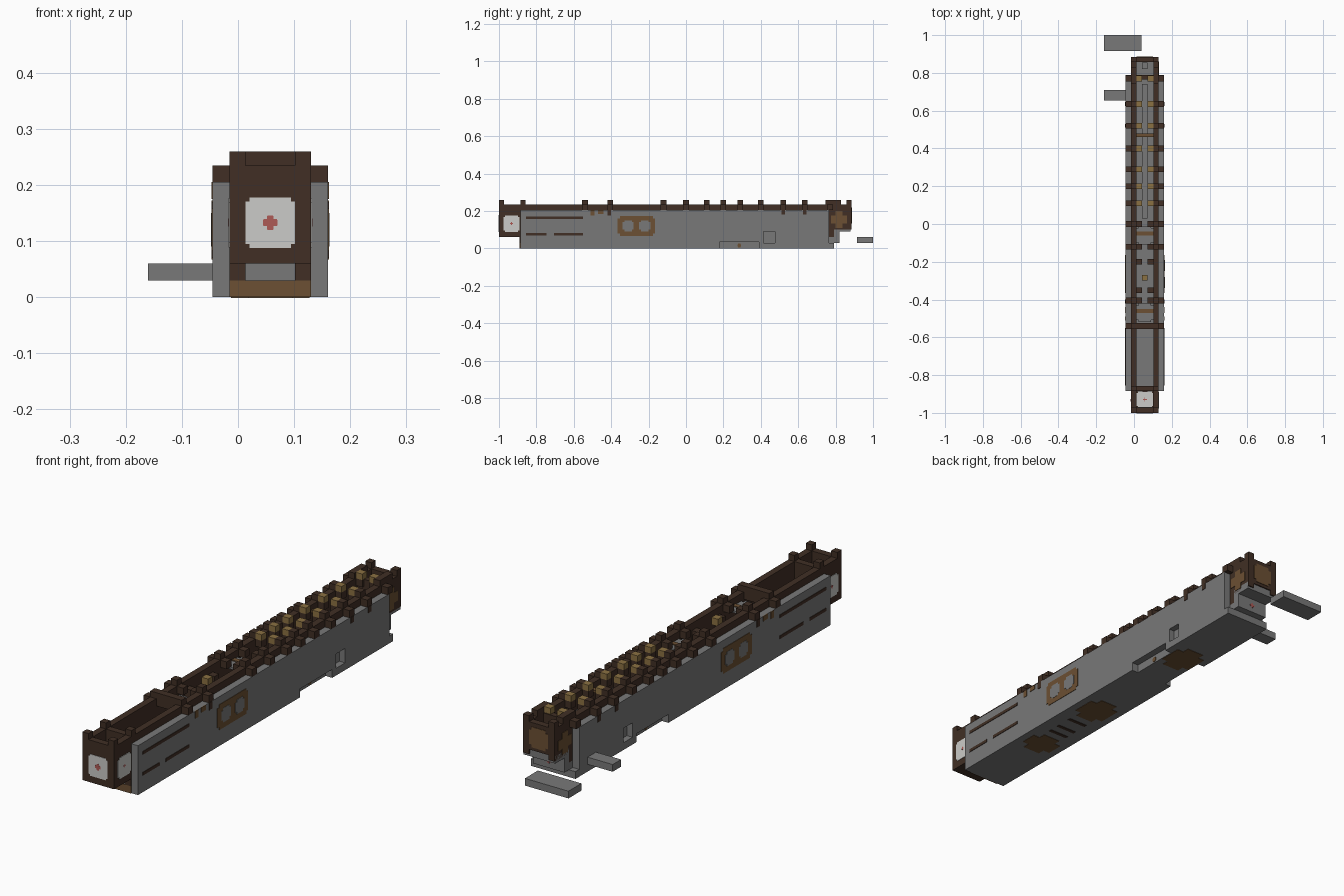
import bpy, bmesh

old = bpy.data.objects.get("Cube")
if old:
    bpy.data.objects.remove(old, do_unlink=True)

CX = 0.0575                        # centre line of the long body
OUT, MID, INN = 0.1025, 0.0725, 0.0445   # half widths: cladding, wall, channel
FRONT, NOSE, TAIL, BACK = -0.885, -1.0, 0.79, 0.885
LOW, SILL, DECK, RAIL, TOP = 0.03, 0.06, 0.205, 0.235, 0.26
STEP = 0.028
THIN = 0.004


def material(name, r, g, b):
    m = bpy.data.materials.new(name)
    m.use_nodes = True
    m.diffuse_color = (r, g, b, 1)
    m.node_tree.nodes["Principled BSDF"].inputs["Base Color"].default_value = (r, g, b, 1)
    return m


GREY = material("stone grey", 0.19, 0.19, 0.19)
DARK = material("dark wood", 0.052, 0.028, 0.018)
BROWN = material("brown wood", 0.15, 0.08, 0.033)
GOLD = material("golden wood", 0.26, 0.165, 0.055)
WHITE = material("white", 0.6, 0.6, 0.58)
RED = material("red", 0.42, 0.1, 0.09)


def finish(name, bm, mat):
    bmesh.ops.recalc_face_normals(bm, faces=bm.faces)
    mesh = bpy.data.meshes.new(name)
    bm.to_mesh(mesh)
    bm.free()
    mesh.materials.append(mat)
    ob = bpy.data.objects.new(name, mesh)
    bpy.context.collection.objects.link(ob)
    return ob


def boxes(name, mat, items, mirror=False):
    """Boxes as x, y, z ranges, with x measured from the centre line."""
    bm = bmesh.new()
    for x0, x1, y0, y1, z0, z1 in items:
        for a, b in ((x0, x1), (-x1, -x0)) if mirror else ((x0, x1),):
            made = bmesh.ops.create_cube(bm, size=1)["verts"]
            for v in made:
                v.co.x = CX + (b if v.co.x > 0 else a)
                v.co.y = y1 if v.co.y > 0 else y0
                v.co.z = z1 if v.co.z > 0 else z0
    return finish(name, bm, mat)


def prism(name, mat, points, axis, at, depth):
    """Extrude a 2D outline along axis 0, 1 or 2, centred on 'at'."""
    bm = bmesh.new()
    verts = []
    for a, b in points:
        co = [a, b]
        co.insert(axis, at - depth / 2)
        verts.append(bm.verts.new(co))
    face = bm.faces.new(verts)
    move = [0, 0, 0]
    move[axis] = depth
    ext = bmesh.ops.extrude_face_region(bm, geom=[face])
    bmesh.ops.translate(bm, vec=move,
                        verts=[v for v in ext["geom"] if isinstance(v, bmesh.types.BMVert)])
    return finish(name, bm, mat)


def panel(name, mat, axis, at, a, b, w, h, cut, depth=THIN):
    """Thin plate with stepped corners."""
    w, h = w / 2, h / 2
    quarter = [(w, h - cut), (w - cut, h - cut), (w - cut, h)]
    pts = quarter + [(-p, q) for p, q in reversed(quarter)]
    pts += [(-p, -q) for p, q in pts]
    return prism(name, mat, [(a + p, b + q) for p, q in pts], axis, at, depth)


# Side cladding with foot, bottom notch and hatch opening
outline = [(FRONT, 0), (0.18, 0), (0.18, 0.035), (0.39, 0.035), (0.39, 0), (TAIL, 0),
           (TAIL, LOW), (0.765, LOW), (0.765, DECK), (FRONT, DECK)]
hatch = boxes("hatch_cutter", GREY, [(-0.2, 0.2, 0.415, 0.475, LOW, 0.09)])
hatch.hide_render = True
hatch.hide_viewport = True
for side in (-1, 1):
    clad = prism("side_cladding", GREY, outline, 0, CX + side * (OUT + MID) / 2, OUT - MID)
    mod = clad.modifiers.new("hatch", "BOOLEAN")
    mod.object = hatch
    mod.operation = "DIFFERENCE"
    mod.solver = "EXACT"
    x = CX + side * OUT
    # Painted double frame
    panel("side_frame", BROWN, 0, x, -0.265, 0.12, 0.2, 0.105, 0.012)
    for y in (-0.31, -0.22):
        panel("side_frame_opening", GREY, 0, x + side * 0.001, y, 0.12, 0.06, 0.06, 0.01)
    panel("front_side_window", WHITE, 0, CX + side * MID, -0.933, 0.133, 0.085, 0.088, 0.008)
    panel("front_side_cross", RED, 0, CX + side * (MID + 0.001), -0.933, 0.133, 0.014, 0.014, 0.005)
    panel("back_side_window", BROWN, 0, CX + side * MID, 0.818, 0.155, 0.085, 0.09, 0.024)
    # Brown mark inside the notch
    panel("notch_mark", BROWN, 0, CX + side * MID, 0.285, 0.015, 0.02, 0.02, 0.004)

# Slits and small inlays on the cladding
slit = (OUT - THIN / 2, OUT + THIN / 2)
boxes("side_slits", DARK, [slit + s for s in (
    (-0.855, -0.55, 0.157, 0.17), (-0.855, -0.745, 0.07, 0.083),
    (-0.705, -0.55, 0.07, 0.083), (0.51, 0.53, 0.18, DECK),
    (0.625, 0.645, 0.18, DECK), (-0.42, -0.4, 0.175, DECK))], True)
boxes("side_inlays", BROWN, [slit + s for s in (
    (-0.51, -0.49, 0.175, DECK), (-0.47, -0.44, 0.185, DECK))], True)
boxes("hatch_backing", GREY, [(MID - THIN, MID + THIN, 0.41, 0.48, 0.025, 0.095)], True)

# Channel floor and walls
boxes("body_floor", GREY, [(-MID, MID, FRONT, TAIL, 0, SILL)])
boxes("channel_walls", DARK, [(INN, MID, FRONT, 0.77, SILL, RAIL)], True)
boxes("floor_front_lower", BROWN, [(-MID, MID, FRONT - THIN, FRONT, 0, LOW)])
boxes("floor_front_upper", DARK, [(INN, MID, FRONT - THIN, FRONT, LOW, SILL)], True)

# Front box, open on top
boxes("front_box_floor", DARK, [(-MID, MID, NOSE, FRONT, SILL, 0.085)])
boxes("front_box_walls", DARK, [(-MID, MID, NOSE, NOSE + STEP, SILL, RAIL),
                                (-MID, MID, FRONT, FRONT + STEP, SILL, RAIL)])
boxes("front_box_sides", DARK, [(INN, MID, NOSE, FRONT, SILL, RAIL)], True)
boxes("front_posts", DARK, [(INN, MID, y, y + STEP, RAIL, TOP) for y in (NOSE, FRONT)], True)
for y in (NOSE, NOSE + STEP, FRONT):
    panel("front_window", WHITE, 1, y, CX, 0.133, 0.088, 0.09, 0.007)
    for w, h in ((0.026, 0.012), (0.012, 0.026)):
        panel("front_cross", RED, 1, y, CX, 0.133, w, h, 0.001, THIN * 1.6)
panel("front_box_lining", WHITE, 2, 0.086, CX, -0.929, 0.088, 0.085, 0.007)
panel("lining_cross", RED, 2, 0.087, CX, -0.929, 0.02, 0.02, 0.008)

# Crossbars with posts and golden blocks
bars = [-0.54, -0.405, -0.12, 0, 0.11, 0.2, 0.29, 0.4, 0.52, 0.635, 0.77]
H = 0.015
boxes("crossbars", DARK, [(H, OUT, y - H, y + H, DECK, RAIL) for y in bars], True)
boxes("crossbar_posts", DARK, [(INN, MID, y - H, y + H, RAIL, TOP) for y in bars], True)
boxes("front_crossbar_blocks", DARK, [(-INN, INN, y - H, y + H, DECK, TOP) for y in bars[:1]])
boxes("golden_blocks", GOLD, [(H, INN, y - H, y + H, RAIL, TOP) for y in bars[4:]], True)
boxes("single_gold_block", GOLD, [(-H, H, -0.3, -0.27, DECK, RAIL)])
boxes("orange_strip", BROWN, [(-INN, INN, 0.46, 0.48, DECK, 0.215)])

# Grey deck plates between the rails
for y in (-0.47, -0.06):
    panel("deck_plate", GREY, 2, 0.2, CX, y, 2 * INN, 0.1, 0.012, 0.008)
    boxes("deck_stripe", BROWN, [(-INN, INN, y, y + 0.02, 0.2, 0.208)])
boxes("central_spine", GREY, [(-H, H, 0.03, 0.74, 0.15, 0.19)])
boxes("spine_braces", DARK, [(H, INN, y - H, y + H, 0.15, DECK) for y in (-0.35, -0.2)], True)

# Back box with brown windows
boxes("back_box_sides", DARK, [(INN, MID, 0.765, BACK, 0.1, RAIL)], True)
boxes("back_box_wall", DARK, [(-MID, MID, BACK - STEP, BACK, 0.12, RAIL),
                              (-MID, MID, 0.765, TAIL, SILL, RAIL)])
boxes("back_posts", DARK, [(INN, MID, BACK - STEP, BACK, RAIL, TOP),
                           (INN, MID, 0.745, 0.83, RAIL, TOP)], True)
panel("back_window", BROWN, 1, BACK, CX, 0.175, 0.088, 0.085, 0.012)
boxes("back_box_floor", GREY, [(-MID, MID, TAIL, 0.88, 0.09, 0.12)])
boxes("back_step", GREY, [(-MID, MID, TAIL, 0.82, LOW, 0.09)])
boxes("back_core", GREY, [(-H, H, 0.82, 0.855, 0.12, 0.2)])
panel("back_mark", RED, 1, 0.82, CX, 0.06, 0.02, 0.02, 0.006)

# Loose tabs on the right side
boxes("tail_tab", GREY, [(-0.2175, -0.0175, 0.915, 1, LOW, SILL)])
boxes("side_tab", GREY, [(-0.2175, -OUT, 0.655, 0.71, LOW, SILL)])

# Painted patches underneath
for y, length in ((0.38, 0.16), (-0.17, 0.16), (-0.52, 0.13)):
    panel("underside_patch", BROWN, 2, 0, CX, y, 0.14, length, 0.03, 0.003)
boxes("underside_marks", DARK, [(-INN, INN, y, y + H, -0.0015, 0.0015)
                                for y in (-0.42, -0.37, -0.3)])
